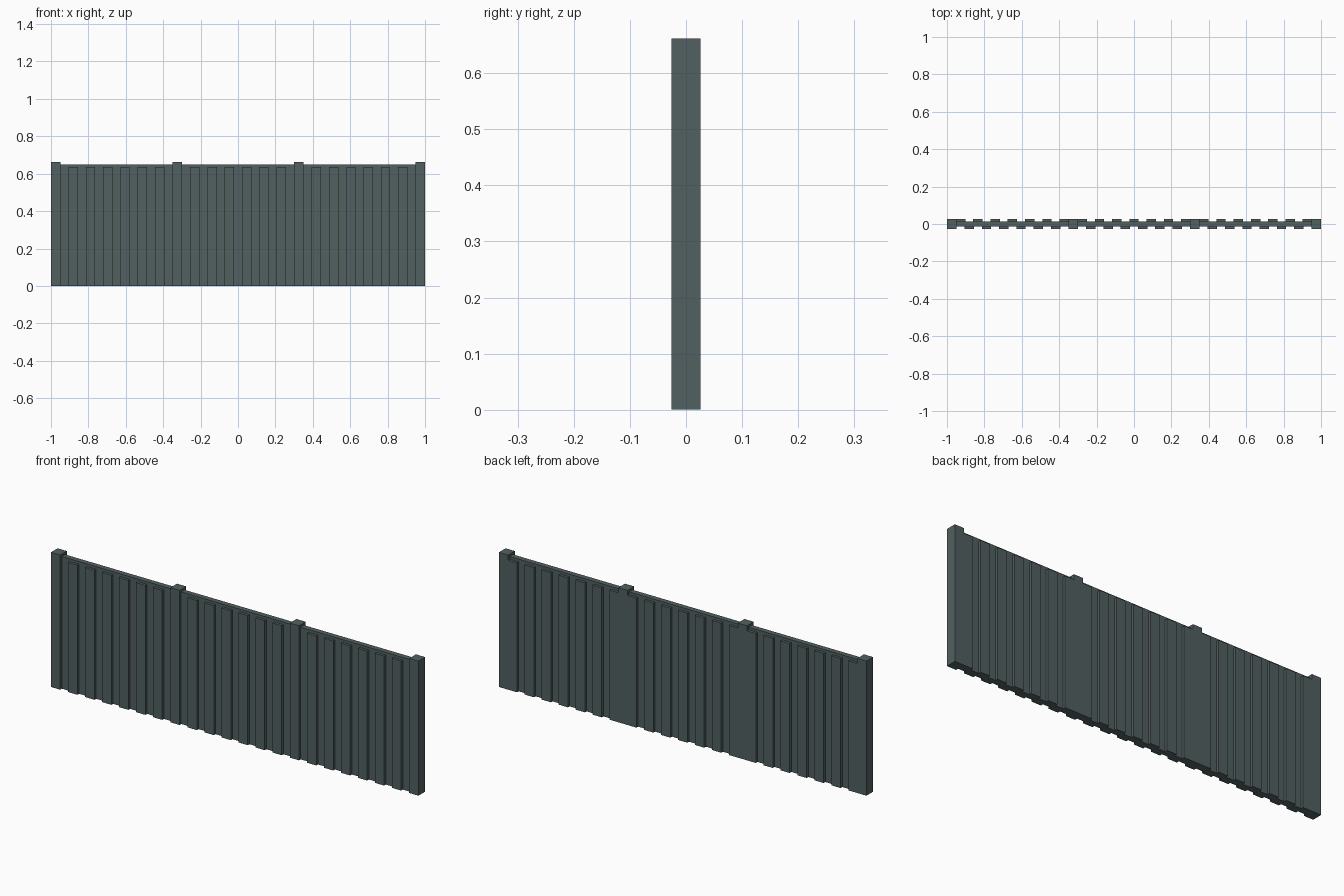
import bpy

if "Cube" in bpy.data.objects:
    bpy.data.objects.remove(bpy.data.objects["Cube"])

slate = bpy.data.materials.new("dark_slate_green")
slate.diffuse_color = (0.085, 0.117, 0.119, 1)
slate.use_nodes = True
slate.node_tree.nodes["Principled BSDF"].inputs["Base Color"].default_value = slate.diffuse_color


def box(name, x0, x1, y0, y1, z1):
    """Box standing on the ground between the given limits."""
    bpy.ops.mesh.primitive_cube_add(size=1, location=((x0 + x1) / 2, (y0 + y1) / 2, z1 / 2))
    ob = bpy.context.object
    ob.name = name
    ob.scale = (x1 - x0, y1 - y0, z1)
    bpy.ops.object.transform_apply(location=False, rotation=False, scale=True)
    ob.data.materials.append(slate)


D, P = 0.026, 0.013          # half depth of posts and of the core panel
POST, PITCH = 0.05, 0.65     # post width and spacing
SLOTS = 13                   # alternating board positions per bay

# Posts
for i in range(4):
    x = -1 + i * PITCH
    box("post", x, x + POST, -D, D, 0.662)

# Bays: core panel with boards alternating between front and back
for i in range(3):
    a = -1 + i * PITCH + POST
    b = a + PITCH - POST
    box("core_panel", a, b, -P, P, 0.65)
    w = (b - a) / SLOTS
    for k in range(SLOTS):
        x0 = a + k * w
        if k % 2:
            box("front_board", x0 - 0.002, x0 + w + 0.002, -D, -P, 0.637)
        else:
            box("back_board", max(a, x0 - 0.002), min(b, x0 + w + 0.002), P, D, 0.637)
